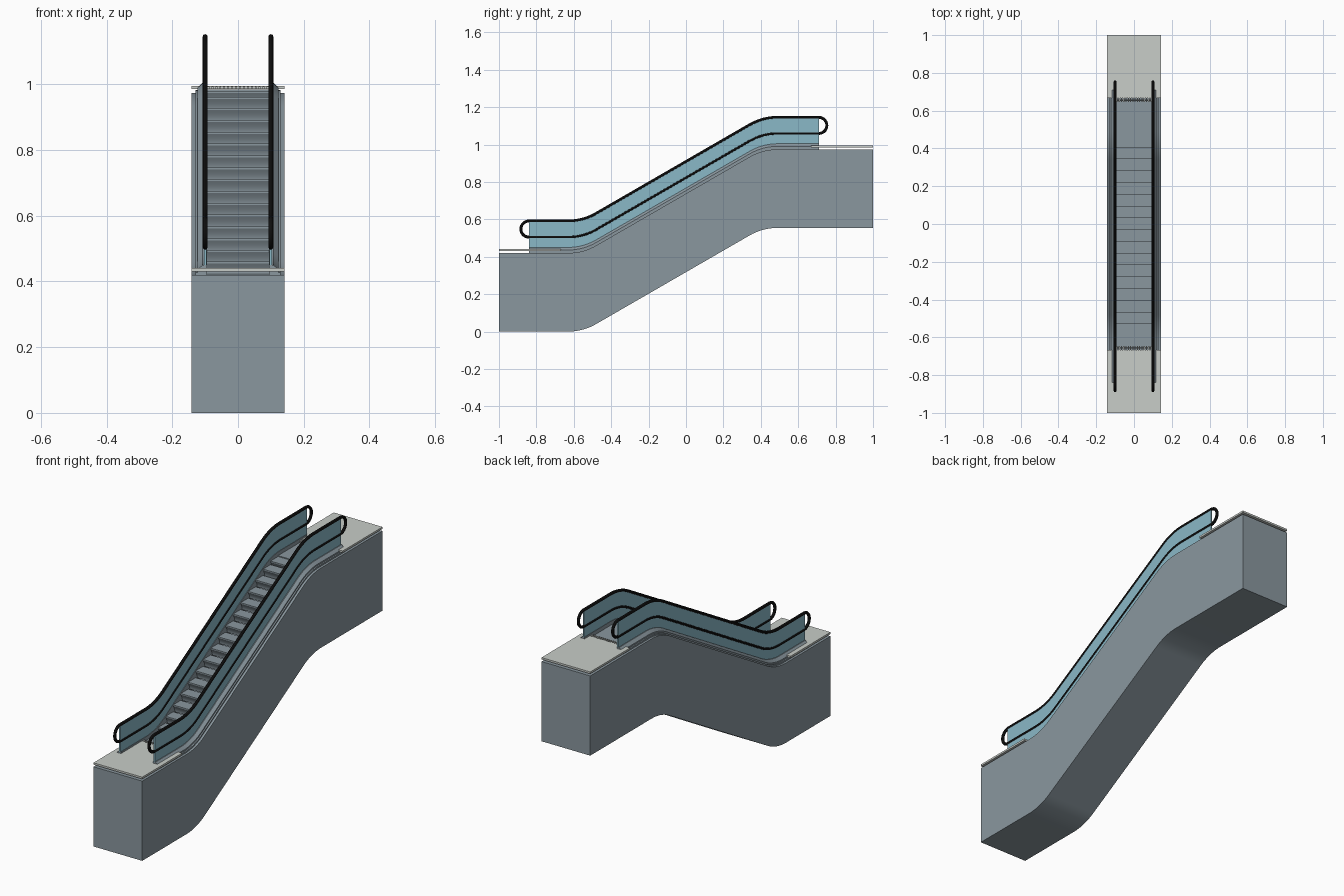
import bpy, bmesh, math

if "Cube" in bpy.data.objects:
    bpy.data.objects.remove(bpy.data.objects["Cube"])

SLOPE = math.radians(30)
BEND, Y_LOW, Y_HIGH = 0.08, -0.55, 0.41      # bend tangent length, corner positions
RAD = BEND / math.tan(SLOPE / 2)
RISE = (Y_HIGH - Y_LOW) * math.tan(SLOPE)
Y_MID = (Y_LOW + Y_HIGH) / 2
PIT = 0.655                                  # half length of the step channel


def material(name, rgb):
    m = bpy.data.materials.new(name)
    m.diffuse_color = (*rgb, 1)
    m.use_nodes = True
    m.node_tree.nodes["Principled BSDF"].inputs["Base Color"].default_value = m.diffuse_color
    return m


steel = material("blue grey steel", (0.255, 0.31, 0.345))
plate_mat = material("pale plate", (0.58, 0.61, 0.58))
glass_mat = material("teal glass", (0.255, 0.48, 0.57))
rubber = material("black rubber", (0.008, 0.008, 0.008))


def base(y):
    """Height of the underside along the length: flat, bend, incline, bend, flat."""
    if y > Y_MID:
        return RISE - base(2 * Y_MID - y)
    start, end = Y_LOW - BEND, Y_LOW + BEND * math.cos(SLOPE)
    if y <= start:
        return 0.0
    if y < end:
        return RAD - math.sqrt(RAD ** 2 - (y - start) ** 2)
    return (y - Y_LOW) * math.tan(SLOPE)


def stations(y0, y1):
    """Lengthwise sample positions with extra ones around both bends."""
    start, end = Y_LOW - BEND, Y_LOW + BEND * math.cos(SLOPE)
    low = [start + (end - start) * i / 10 for i in range(11)]
    ys = low + [2 * Y_MID - y for y in low]
    return sorted([y0, y1] + [y for y in ys if y0 < y < y1])


def finish(name, bm, mat):
    bmesh.ops.recalc_face_normals(bm, faces=bm.faces)
    me = bpy.data.meshes.new(name)
    bm.to_mesh(me)
    bm.free()
    me.materials.append(mat)
    ob = bpy.data.objects.new(name, me)
    bpy.context.collection.objects.link(ob)
    smooth(ob)
    return ob


def smooth(ob):
    bpy.ops.object.select_all(action='DESELECT')
    ob.select_set(True)
    bpy.context.view_layer.objects.active = ob
    bpy.ops.object.shade_smooth_by_angle(angle=math.radians(30))


def loft(bm, rings):
    """Join rings of points into a capped solid."""
    rows = [[bm.verts.new(p) for p in r] for r in rings]
    n = len(rows[0])
    for a, b in zip(rows, rows[1:]):
        for i in range(n):
            j = (i + 1) % n
            bm.faces.new((a[i], a[j], b[j], b[i]))
    bm.faces.new(rows[0])
    bm.faces.new(rows[-1])


def sweep(name, section, ys, mat):
    """Carry an (x, height) section along the incline."""
    bm = bmesh.new()
    loft(bm, [[(x, y, base(y) + h) for x, h in section(y)] for y in ys])
    return finish(name, bm, mat)


def add_box(bm, x0, x1, y0, y1, z0, z1):
    loft(bm, [[(x0, y, z0), (x1, y, z0), (x1, y, z1), (x0, y, z1)] for y in (y0, y1)])


# Truss housing with an open channel for the steps
def truss_section(y):
    floor = 0.36 if abs(y) <= PIT else 0.42
    return [(-0.142, 0), (0.142, 0), (0.142, 0.42), (0.096, 0.42), (0.096, floor),
            (-0.096, floor), (-0.096, 0.42), (-0.142, 0.42)]


edges = [-PIT - 0.001, -PIT, PIT, PIT + 0.001]
sweep("truss_housing", truss_section, sorted(stations(-1, 1) + edges), steel)

# Balustrades: decking, glass panel and looped handrail on each side
Y0, Y1 = -0.84, 0.71
RAIL_TOP, RAIL_LOW = 0.591, 0.505
loop_r = (RAIL_TOP - RAIL_LOW) / 2
for side, label in ((-1, "left"), (1, "right")):
    deck = [(0.094, 0.40), (0.130, 0.40), (0.130, 0.428), (0.123, 0.428),
            (0.123, 0.436), (0.108, 0.45), (0.094, 0.45)]
    sweep(label + "_decking", lambda y: [(side * x, h) for x, h in deck],
          stations(Y0, Y1), steel)
    pane = [(0.096, 0.445), (0.104, 0.445), (0.104, 0.588), (0.096, 0.588)]
    sweep(label + "_glass_panel", lambda y: [(side * x, h) for x, h in pane],
          stations(Y0, Y1), glass_mat)

    ys = stations(Y0, Y1)
    mid = (RAIL_TOP + RAIL_LOW) / 2
    path = [(y, base(y) + RAIL_TOP) for y in ys]
    arc = [math.pi * i / 14 for i in range(1, 14)]
    path += [(Y1 + loop_r * math.sin(a), RISE + mid + loop_r * math.cos(a)) for a in arc]
    path += [(y, base(y) + RAIL_LOW) for y in reversed(ys)]
    path += [(Y0 - loop_r * math.sin(a), mid - loop_r * math.cos(a)) for a in arc]
    cu = bpy.data.curves.new(label + "_handrail", 'CURVE')
    cu.dimensions = '3D'
    cu.bevel_depth = 0.0078
    cu.bevel_resolution = 2
    sp = cu.splines.new('POLY')
    sp.points.add(len(path) - 1)
    for p, (y, z) in zip(sp.points, path):
        p.co = (side * 0.1, y, z, 1)
    sp.use_cyclic_u = True
    cu.materials.append(rubber)
    rail = bpy.data.objects.new(label + "_handrail", cu)
    bpy.context.collection.objects.link(rail)
    bpy.ops.object.select_all(action='DESELECT')
    rail.select_set(True)
    bpy.context.view_layer.objects.active = rail
    bpy.ops.object.convert(target='MESH')
    smooth(bpy.context.view_layer.objects.active)

# Steps with hollow curved risers
bm = bmesh.new()
COUNT, HALF = 21, 0.094
pitch = 2 * PIT / COUNT
for i in range(COUNT):
    y = -PIT + i * pitch
    z = base(y + pitch / 2) + 0.43
    riser = [(y + 0.014 * math.sin(math.pi / 2 * k / 5), z - 0.006 - 0.036 * k / 5)
             for k in range(6)]
    prof = [(y, z)] + riser + [(y + pitch, z - 0.042), (y + pitch, z)]
    loft(bm, [[(x, py, pz) for py, pz in prof] for x in (-HALF, HALF)])
finish("steps", bm, steel)

# Landing plates with comb teeth facing the steps
for name, s, z in (("lower_landing", -1, 0.0), ("upper_landing", 1, RISE)):
    bm = bmesh.new()
    z0, z1 = z + 0.431, z + 0.441
    add_box(bm, -0.142, 0.142, *sorted((s, s * 0.668)), z0, z1)
    for k in range(16):
        x = -0.09 + 0.012 * k
        add_box(bm, x - 0.003, x + 0.003, *sorted((s * 0.669, s * 0.645)), z0, z1 - 0.001)
    finish(name + "_plate", bm, plate_mat)
